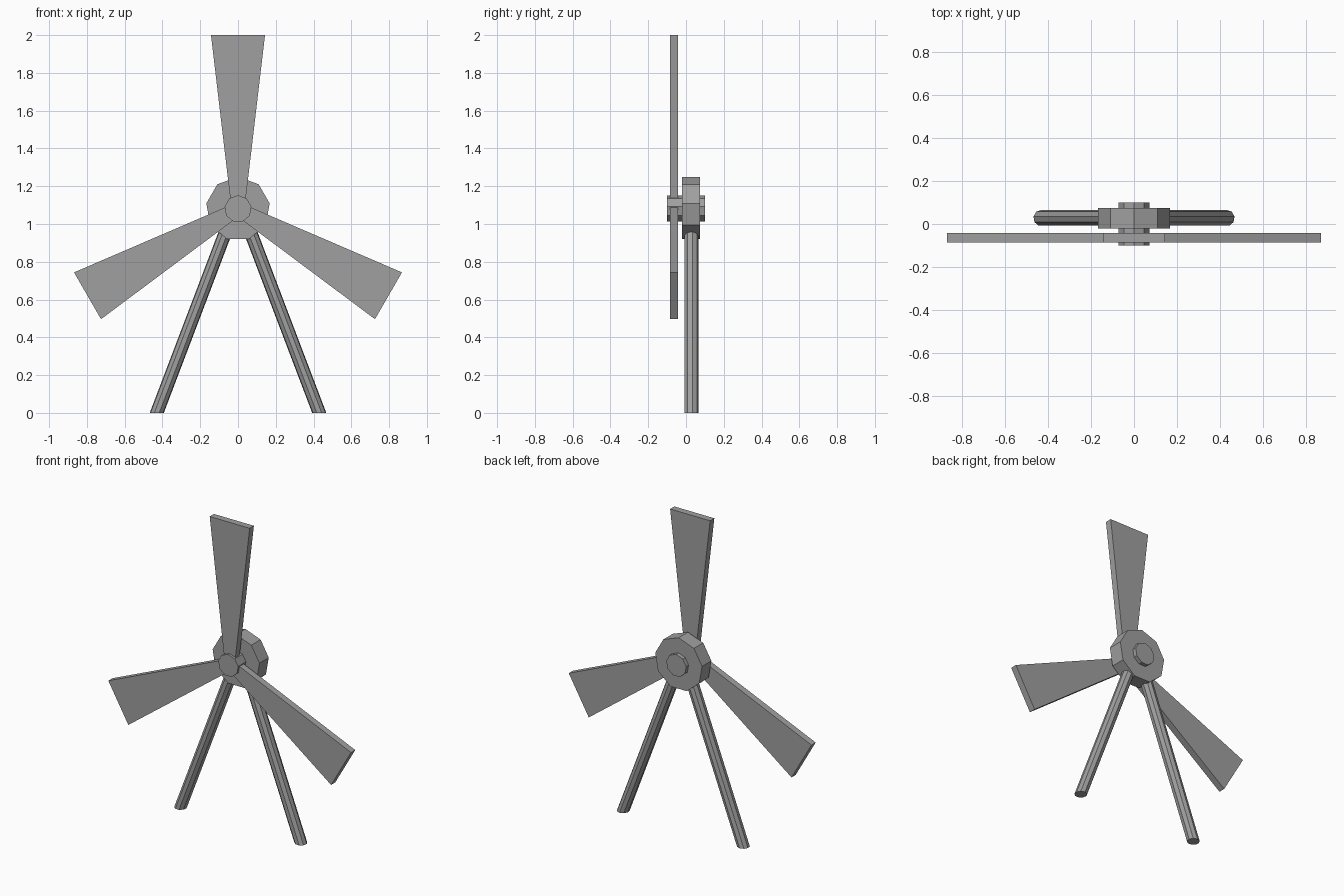
import bpy
import bmesh
from math import cos, sin, pi, radians
from mathutils import Vector

cube = bpy.data.objects.get("Cube")
if cube:
    bpy.data.objects.remove(cube, do_unlink=True)

grey = bpy.data.materials.new("plain grey")
grey.use_nodes = True
colour = (0.35, 0.35, 0.35, 1)
grey.diffuse_color = colour
grey.node_tree.nodes["Principled BSDF"].inputs["Base Color"].default_value = colour

SIDES = 9
HUB_Z = 1.08


def loft(name, start, end):
    """Solid between two matching rings of points, with flat faces."""
    bm = bmesh.new()
    a = [bm.verts.new(p) for p in start]
    b = [bm.verts.new(p) for p in end]
    bm.faces.new(a)
    bm.faces.new(b)
    for i in range(len(a)):
        j = (i + 1) % len(a)
        bm.faces.new((a[i], a[j], b[j], b[i]))
    bmesh.ops.recalc_face_normals(bm, faces=bm.faces)
    mesh = bpy.data.meshes.new(name)
    bm.to_mesh(mesh)
    bm.free()
    mesh.materials.append(grey)
    obj = bpy.data.objects.new(name, mesh)
    bpy.context.collection.objects.link(obj)
    return obj


def ring(centre, radius, across, up):
    """Nine-sided ring with one corner pointing along 'up'."""
    angles = [2 * pi * i / SIDES for i in range(SIDES)]
    return [Vector(centre) + radius * (across * sin(t) + up * cos(t)) for t in angles]


X, Y, Z = Vector((1, 0, 0)), Vector((0, 1, 0)), Vector((0, 0, 1))

# Hub housing and the axle running through it
for name, radius, front, back in (("hub", 0.17, -0.02, 0.075), ("axle", 0.072, -0.1, 0.1)):
    loft(name, ring((0, front, HUB_Z), radius, X, Z), ring((0, back, HUB_Z), radius, X, Z))

# Splayed legs, cut level at the ground
for name, side in (("left_leg", 1), ("right_leg", -1)):
    loft(name,
         ring((side * 0.43, 0.028, 0), 0.038, X, Y),
         ring((side * 0.05, 0.028, 1.0), 0.038, X, Y))

# Three tapered blades around the axle
outline = [(-0.038, 0.03), (0.038, 0.03), (0.143, 0.92), (-0.143, 0.92)]
for i, name in enumerate(("top_blade", "left_blade", "right_blade")):
    t = radians(120 * i)
    turned = [(x * cos(t) + z * sin(t), HUB_Z - x * sin(t) + z * cos(t)) for x, z in outline]
    loft(name, [(x, -0.085, z) for x, z in turned], [(x, -0.042, z) for x, z in turned])
